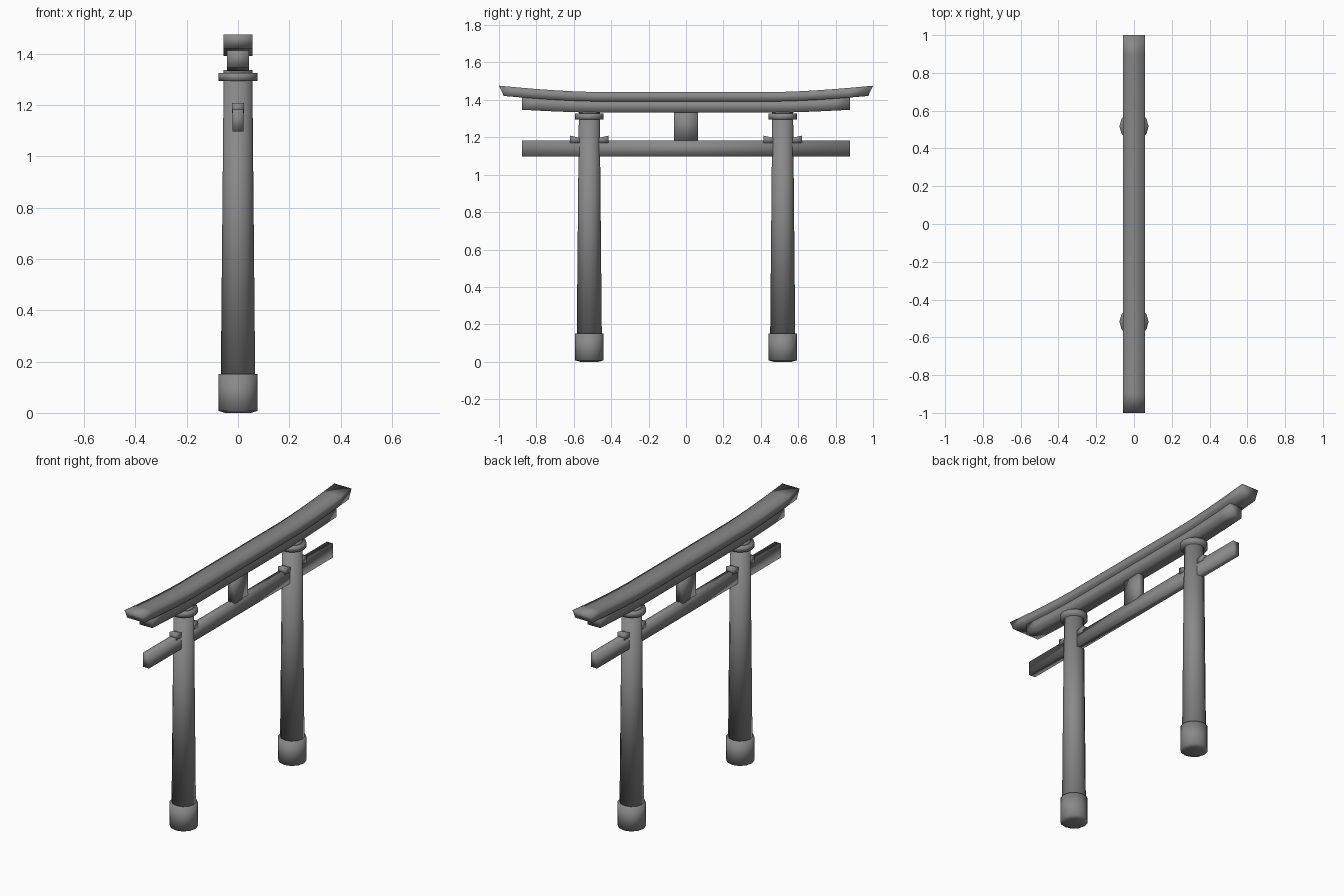
import bpy, bmesh, math

if "Cube" in bpy.data.objects:
    bpy.data.objects.remove(bpy.data.objects["Cube"])

PILLAR_Y = 0.517

# Dark grey paint shared by every part
DARK = bpy.data.materials.new("dark_grey")
DARK.diffuse_color = (0.25, 0.25, 0.25, 1)
DARK.use_nodes = True
DARK.node_tree.nodes["Principled BSDF"].inputs["Base Color"].default_value = DARK.diffuse_color


def finish(bm, name):
    """Make a fully smooth-shaded object from the bmesh."""
    bmesh.ops.recalc_face_normals(bm, faces=bm.faces)
    for f in bm.faces:
        f.smooth = True
    mesh = bpy.data.meshes.new(name)
    bm.to_mesh(mesh)
    bm.free()
    mesh.materials.append(DARK)
    ob = bpy.data.objects.new(name, mesh)
    bpy.context.collection.objects.link(ob)
    return ob


def lathe(name, profile, y, sides=12):
    """Closed turned solid from (radius, z) rings, lowest first."""
    bm = bmesh.new()
    rings = []
    for r, z in profile:
        rings.append([bm.verts.new((r * math.cos(a), y + r * math.sin(a), z))
                      for a in (2 * math.pi * i / sides for i in range(sides))])
    for lo, hi in zip(rings, rings[1:]):
        for i in range(sides):
            j = (i + 1) % sides
            bm.faces.new((lo[i], lo[j], hi[j], hi[i]))
    bm.faces.new(rings[0])
    bm.faces.new(rings[-1])
    return finish(bm, name)


def beam(name, half_x, sections):
    """Rectangular beam along y through (y_bottom, z_bottom, y_top, z_top) sections."""
    bm = bmesh.new()
    loops = [[bm.verts.new(p) for p in ((-half_x, yb, zb), (half_x, yb, zb),
                                        (half_x, yt, zt), (-half_x, yt, zt))]
             for yb, zb, yt, zt in sections]
    for a, b in zip(loops, loops[1:]):
        for i in range(4):
            j = (i + 1) % 4
            bm.faces.new((a[i], a[j], b[j], b[i]))
    bm.faces.new(loops[0])
    bm.faces.new(loops[-1])
    return finish(bm, name)


def curved_beam(name, half_x, half_len, undercut, z0, z1, rise):
    """Beam that is level in the middle and sweeps up to both ends."""
    flat, steps = 0.48, 5
    half = []
    for i in range(steps + 1):
        t = i / steps
        y = flat + (half_len - flat) * t
        lift = rise * t ** 1.5
        half.append((y - undercut * t, z0 + lift * 0.85, y, z1 + lift))
    left = [(-yb, zb, -yt, zt) for yb, zb, yt, zt in reversed(half)]
    return beam(name, half_x, left + half)


# Pillars with foot sleeve, tapered shaft and collar
for side, s in (("left", -1), ("right", 1)):
    y = s * PILLAR_Y
    lathe(f"{side}_pillar_foot", [(0.05, 0), (0.077, 0.008), (0.077, 0.152)], y)
    lathe(f"{side}_pillar_shaft", [(0.067, 0.14), (0.056, 1.31)], y)
    lathe(f"{side}_pillar_collar", [(0.077, 1.295), (0.077, 1.326)], y)
    lathe(f"{side}_pillar_top", [(0.056, 1.32), (0.056, 1.336)], y)
    # Wedges on top of the tie beam, rising away from the pillar
    for label, d in (("inner", -1), ("outer", 1)):
        ya, yb = y + d * s * 0.04, y + d * s * 0.102
        beam(f"{side}_{label}_wedge", 0.0225,
             [(ya, 1.17, ya, 1.194), (yb, 1.17, yb, 1.209)])

# Straight tie beam and centre strut
beam("tie_beam", 0.021, [(-0.877, 1.098, -0.877, 1.182), (0.877, 1.098, 0.877, 1.182)])
beam("centre_strut", 0.021, [(-0.063, 1.175, -0.063, 1.35), (0.063, 1.175, 0.063, 1.35)])

# Curved lower lintel and overhanging top lintel
curved_beam("lower_lintel", 0.042, 0.877, 0.0, 1.332, 1.402, 0.018)
curved_beam("top_lintel", 0.057, 1.0, 0.026, 1.392, 1.442, 0.034)
